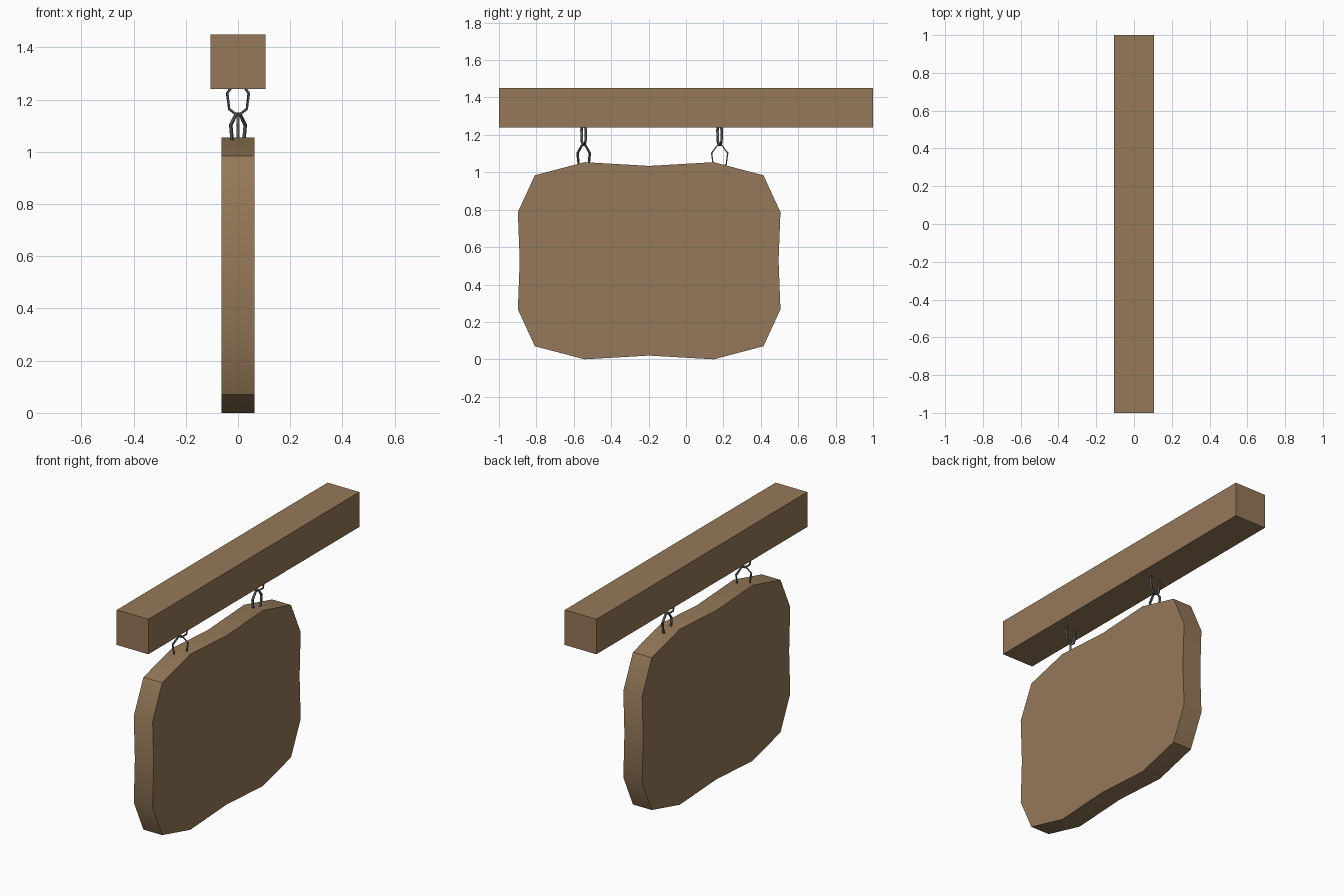
import bpy, bmesh, math
from mathutils import Matrix, Vector

if "Cube" in bpy.data.objects:
    bpy.data.objects.remove(bpy.data.objects["Cube"])


def material(name, rgb):
    m = bpy.data.materials.new(name)
    m.diffuse_color = (*rgb, 1)
    m.use_nodes = True
    m.node_tree.nodes["Principled BSDF"].inputs["Base Color"].default_value = m.diffuse_color
    return m


WOOD = material("brown wood", (0.30, 0.19, 0.10))
IRON = material("dark iron", (0.11, 0.11, 0.12))


def finish(name, bm, mat):
    bmesh.ops.recalc_face_normals(bm, faces=bm.faces)
    me = bpy.data.meshes.new(name)
    bm.to_mesh(me)
    bm.free()
    me.materials.append(mat)
    ob = bpy.data.objects.new(name, me)
    bpy.context.collection.objects.link(ob)
    bpy.ops.object.select_all(action='DESELECT')
    ob.select_set(True)
    bpy.context.view_layer.objects.active = ob
    bpy.ops.object.shade_smooth_by_angle(angle=math.radians(30))
    return ob


# Beam
bm = bmesh.new()
bmesh.ops.create_cube(bm, size=1, matrix=Matrix.Translation((0, 0, 1.345))
                      @ Matrix.Diagonal((0.21, 2.0, 0.21, 1)))
finish("beam", bm, WOOD)

# Sign board: one quarter of the outline, mirrored both ways, then extruded
CY, CZ, T = -0.197, 0.527, 0.0625
quarter = [(0.692, 0), (0.702, 0.26), (0.611, 0.457), (0.345, 0.527), (0, 0.507)]
half = quarter + [(-y, z) for y, z in quarter[-2::-1]]
outline = half + [(y, -z) for y, z in half[-2:0:-1]]
bm = bmesh.new()
face = bm.faces.new([bm.verts.new((-T, CY + y, CZ + z)) for y, z in outline])
ext = bmesh.ops.extrude_face_region(bm, geom=[face], use_keep_orig=True)
bmesh.ops.translate(bm, vec=(2 * T, 0, 0),
                    verts=[g for g in ext['geom'] if isinstance(g, bmesh.types.BMVert)])
finish("sign_board", bm, WOOD)

# Chain links: angular ring with a rectangular section
PROFILE = [(0.010, 0), (0.043, -0.045), (0.035, -0.105), (0.010, -0.124)]


def link(name, y, top, turn):
    ring = PROFILE + [(-w, z) for w, z in PROFILE[::-1]]
    mid = Vector((0, -0.062))
    bm = bmesh.new()
    loops = []
    for t, d in ((0.004, 0.006), (0.004, -0.006), (-0.004, -0.006), (-0.004, 0.006)):
        loop = []
        for p in ring:
            p = Vector(p)
            q = p + (p - mid).normalized() * t
            loop.append(bm.verts.new((q.x, d, q.y)))
        loops.append(loop)
    n = len(ring)
    for a in range(4):
        A, B = loops[a], loops[(a + 1) % 4]
        for i in range(n):
            j = (i + 1) % n
            bm.faces.new((A[i], A[j], B[j], B[i]))
    ob = finish(name, bm, IRON)
    ob.location = (0, y, top)
    ob.rotation_euler.z = math.radians(turn)


for side, y, turn in (("front", -0.547, 50), ("back", 0.18, 90)):
    link(side + "_upper_link", y, 1.269, 16)
    link(side + "_lower_link", y, 1.147, turn)
